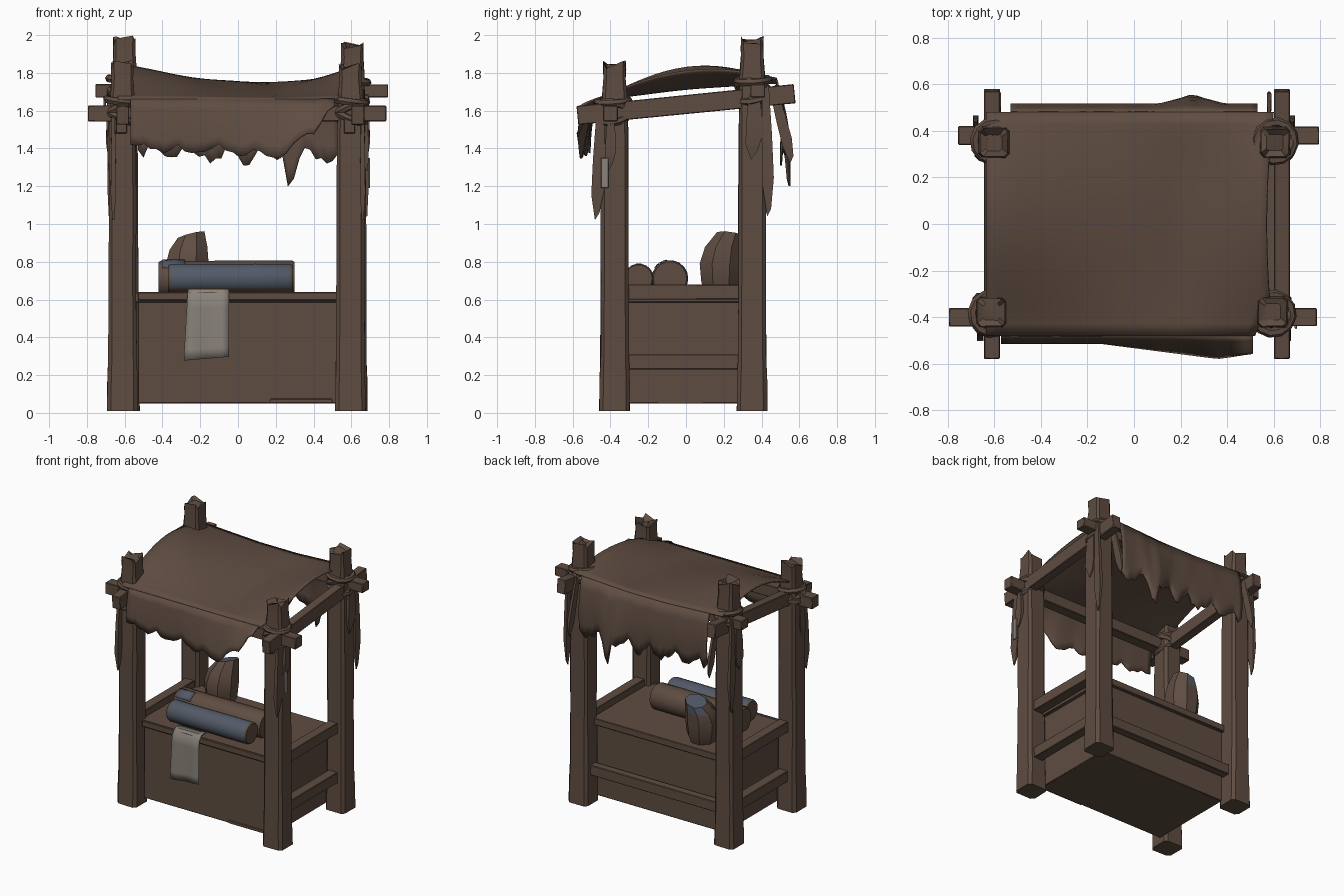
import bpy, bmesh, math, random
from mathutils import Vector

random.seed(4)
cube = bpy.data.objects.get("Cube")
if cube:
    bpy.data.objects.remove(cube)


def material(name, rgb):
    m = bpy.data.materials.new(name)
    m.use_nodes = True
    m.diffuse_color = (*rgb, 1)
    m.node_tree.nodes["Principled BSDF"].inputs["Base Color"].default_value = (*rgb, 1)
    return m


BROWN = material("weathered brown", (0.113, 0.073, 0.053))
BLUE = material("faded blue", (0.085, 0.101, 0.135))
GREY = material("linen grey", (0.25, 0.225, 0.195))


def finish(name, bm, mats, angle=35):
    bmesh.ops.recalc_face_normals(bm, faces=bm.faces)
    mesh = bpy.data.meshes.new(name)
    bm.to_mesh(mesh)
    bm.free()
    for m in mats:
        mesh.materials.append(m)
    ob = bpy.data.objects.new(name, mesh)
    bpy.context.collection.objects.link(ob)
    bpy.ops.object.select_all(action="DESELECT")
    ob.select_set(True)
    bpy.context.view_layer.objects.active = ob
    bpy.ops.object.shade_smooth_by_angle(angle=math.radians(angle))
    return ob


def loft(bm, rings):
    """Skin a list of closed point rings and cap both ends."""
    rows = [[bm.verts.new(p) for p in ring] for ring in rings]
    n = len(rows[0])
    for a, b in zip(rows, rows[1:]):
        for i in range(n):
            bm.faces.new((a[i], a[(i + 1) % n], b[(i + 1) % n], b[i]))
    bm.faces.new(rows[0][::-1])
    bm.faces.new(rows[-1])


def beam(name, start, end, w, h, wobble=.04, mat=BROWN):
    """Timber between two points, slightly uneven along its length."""
    start, end = Vector(start), Vector(end)
    side = (end - start).cross(Vector((0, 0, 1))).normalized()
    up = side.cross(end - start).normalized()
    bm = bmesh.new()
    rings = []
    for t in (0, 0.3, 0.65, 1):
        c, s = start.lerp(end, t), 1 + random.uniform(-wobble, wobble)
        rings.append([c + side * w * s * i / 2 + up * h * s * j / 2
                      for i, j in ((-1, -1), (1, -1), (1, 1), (-1, 1))])
    loft(bm, rings)
    ob = finish(name, bm, [mat])
    mod = ob.modifiers.new("worn_edges", "BEVEL")
    mod.width, mod.segments = .004, 1


def box(name, lo, hi, mat=BROWN):
    y, z = (lo[1] + hi[1]) / 2, (lo[2] + hi[2]) / 2
    beam(name, (lo[0], y, z), (hi[0], y, z), hi[1] - lo[1], hi[2] - lo[2], 0, mat)


# Corner posts: chamfered square section, flared foot, splintered top
SECTION = [(1, -.75), (1, .75), (.75, 1), (-.75, 1), (-1, .75), (-1, -.75), (-.75, -1), (.75, -1)]


def post(name, x, y, top):
    bm = bmesh.new()
    rings = []
    for z, r in ((0.01, .081), (.15, .079), (.3, .075), (.7, .073), (1.1, .073),
                 (1.5, .071), (top - .2, .066), (top - .1, .058), (top - .03, .06), (top - .05, .035)):
        last = z > top - .06
        rings.append([(x + i * r * random.uniform(.97, 1.03), y + j * r * random.uniform(.97, 1.03),
                       z + (random.uniform(-.03, .03) if last else 0)) for i, j in SECTION])
    loft(bm, rings)
    finish(name, bm, [BROWN], 30)


def lashing(name, x, y, z):
    """Crossed rope loops around a joint."""
    for k, tilt in enumerate((.3, -.3, .1)):
        bpy.ops.mesh.primitive_torus_add(location=(x, y, z + .04 * (k - 1)), rotation=(tilt, tilt, .4),
                                         major_radius=.083, minor_radius=.021,
                                         major_segments=12, minor_segments=6)
        ob = bpy.context.object
        ob.name = f"{name}_{k + 1}"
        ob.data.materials.append(BROWN)
        bpy.ops.object.shade_smooth_by_angle()


def rag(name, x, y, top, bottom, w=.03, lean=(0, 0)):
    """Tapered hanging scrap."""
    bm = bmesh.new()
    rings = []
    for t, s in ((0, .6), (.4, .9), (.75, 1), (1, .35)):
        cx, cy, z = x + lean[0] * t, y + lean[1] * t, top + (bottom - top) * t
        rings.append([(cx + i * w * s * .4, cy + j * w * s, z + .02 * j)
                      for i, j in ((-1, -1), (1, -1), (1, 1), (-1, 1))])
    loft(bm, rings)
    finish(name, bm, [BROWN])


for sx, xn in ((-1, "right"), (1, "left")):
    x, bx = (-.612, -.61) if sx < 0 else (.595, .635)
    post(f"front_{xn}_post", x, -.378, 1.87)
    post(f"back_{xn}_post", x + .01, .35, 2.0 if sx < 0 else 1.98)
    lashing(f"front_{xn}_lashing", x, -.385, 1.61)
    lashing(f"back_{xn}_lashing", x + .01, .355, 1.72)
    box(f"front_{xn}_knot", (x - .035, -.48, 1.48), (x + .025, -.43, 1.56))
    # Sloping roof side beam and the two side rails
    beam(f"{xn}_roof_beam", (bx, -.575, 1.575), (bx, .575, 1.69), .068, .1, .02)
    for nm, z in (("upper", .64), ("lower", .27)):
        beam(f"{xn}_{nm}_rail", (sx * .595, -.34, z), (sx * .595, .32, z), .075, .08, .015)
    # Hanging scraps at the corners
    rag(f"front_{xn}_rag", sx * .66, -.455, 1.58, 1.04, .035, (0, -.015))
    rag(f"front_{xn}_short_rag", sx * .68, -.40, 1.55, 1.3)
    rag(f"back_{xn}_rag", sx * .68, .42, 1.72, 1.06, .03, (0, .02))
    rag(f"back_{xn}_side_rag", sx * .68, .36, 1.7, 1.36, .045)
    rag(f"back_{xn}_outer_rag", sx * .58, .46, 1.72, 1.34, .025, (0, .1))
box("pale_rag", (.69, -.45, 1.19), (.7, -.41, 1.35), GREY)
box("pale_wrap", (-.712, -.41, 1.57), (-.7, -.36, 1.66), GREY)

# Roof cross beams
beam("front_roof_beam", (-.795, -.4, 1.585), (.785, -.4, 1.585), .08, .085)
beam("back_roof_beam", (-.755, .38, 1.705), (.795, .38, 1.705), .08, .07, .02)


# Canopy cloth: side edges arched high, sagging between, ragged front and back
def top_z(x, y):
    v = (y + .48) / .96
    arch = max(0, 1 - (y / .48) ** 2) ** 1.4
    lift = .105 * max(0, min(1, (.2 - x) / .75)) + .1 * max(0, (x - .2) / .38) ** 1.3
    return (1.66 + .085 * min(1, v * 1.08) + lift * arch + .05 * v * max(0, abs(x) - .15)
            + .006 * math.sin(9 * x + 5 * y) * arch)


def cloth(name, cols, rows, point, thick=.01, mat=BROWN):
    bm = bmesh.new()
    g = [[bm.verts.new(point(i / cols, j / rows)) for i in range(cols + 1)] for j in range(rows + 1)]
    for j in range(rows):
        for i in range(cols):
            bm.faces.new((g[j][i], g[j][i + 1], g[j + 1][i + 1], g[j + 1][i]))
    ob = finish(name, bm, [mat], 50)
    mod = ob.modifiers.new("thickness", "SOLIDIFY")
    mod.thickness, mod.offset = thick, 0


def canopy(u, v):
    y = -.48 + .96 * v
    right = .6 - .03 * (1 - (2 * v - 1) ** 2) - .08 * max(0, 1 - v * 6)
    x = -.635 + (right + .635) * u
    return x, y, top_z(x, y)


cloth("canopy_top", 28, 18, canopy)
front_hem = [1.40 + .02 * math.sin(i * 1.1) + random.uniform(-.02, .02) for i in range(31)]
back_hem = [1.37 + .03 * math.sin(i * .9) + random.uniform(-.05, .03) for i in range(37)]
back_hem[27] = 1.2
back_hem[28] = 1.24


def front_drop(u, v):
    x = -.57 + 1.08 * u
    hem = front_hem[round(u * 30)] - .03 * u + max(0, u - .78) / .22 * .24
    top = top_z(x, -.48)
    y = -.48 - .03 * math.sin(v * 1.6) - .065 * v * max(0, 1 - abs(x - .36) / .5)
    return x, y, top + (hem - top) * v


def back_drop(u, v):
    x = -.53 + 1.06 * u
    top = top_z(x, .48)
    hem = back_hem[round(u * 36)]
    bump = .05 * max(0, 1 - abs(x - .25) / .15)
    return x, .48 + .02 * math.sin(v * 3) + v * (.02 + bump), top + (hem - top) * v


cloth("canopy_front_drop", 30, 5, front_drop)
cloth("canopy_back_drop", 36, 5, back_drop)

# Counter body, top and lip
box("counter_body", (-.53, -.355, .05), (.53, .3, .59))
box("counter_top", (-.555, -.365, .585), (.555, .325, .635))
box("counter_front_lip", (-.53, -.38, .595), (.53, -.36, .64))
beam("back_lower_rail", (-.56, .345, .265), (.56, .345, .265), .06, .075, .02)
box("kick_patch", (.17, -.362, .05), (.5, -.354, .075))


# Cloth rolls
def roll(name, x0, x1, y, z, r, mats):
    bm = bmesh.new()
    rings = []
    for t, s in ((0, .92), (.02, 1), (.3, .98), (.7, 1.01), (.98, 1), (1, .92)):
        rings.append([(x0 + (x1 - x0) * t, y + r * s * math.cos(a), z + r * s * math.sin(a))
                      for a in (math.tau * k / 18 for k in range(18))])
    loft(bm, rings)
    bm.normal_update()
    for f in bm.faces:
        f.material_index = int(abs(f.normal.x) > .3 or f.calc_center_median().z < z - r * .6)
    finish(name, bm, mats)


roll("front_roll", -.37, .29, -.25, .712, .078, [BLUE, BROWN])
roll("back_roll", -.42, .3, -.085, .712, .096, [BROWN, BROWN])
cloth("back_roll_band", 2, 4, lambda u, v: (-.4 + .12 * u, -.085 - .099 * math.cos(.6 + .8 * v),
                                            .712 + .099 * math.sin(.6 + .8 * v)), .004, BLUE)

# Leaning faceted sack with a slanted top
bm = bmesh.new()
rings = []
for z, r, lean in ((.635, .09, 0), (.69, .112, 0), (.79, .122, 0), (.87, .108, .3), (.94, .076, 1)):
    rings.append([(-.268 + .02 * lean + r * math.cos(a), .185 + .05 * lean + r * math.sin(a),
                   z + lean * r * (.25 * math.cos(a) - .15 * math.sin(a)))
                  for a in (math.tau * (k + .5) / 8 for k in range(8))])
loft(bm, rings)
bm.normal_update()
for f in bm.faces:
    c = f.calc_center_median()
    f.material_index = int(c.z > .88 and c.y > .22 and c.x < -.22)
finish("sack", bm, [BROWN, BLUE], 30)

# Pale cloth draped over the counter front
cloth("draped_cloth", 6, 8, lambda u, v: (
    -.262 + .215 * u - .025 * v * (1 - u),
    -.31 - .085 * min(1, v * 5) - .006 * math.sin(u * 9) * v,
    .652 - max(0, v - .15) / .85 * (.375 - .02 * u)), .008, GREY)
